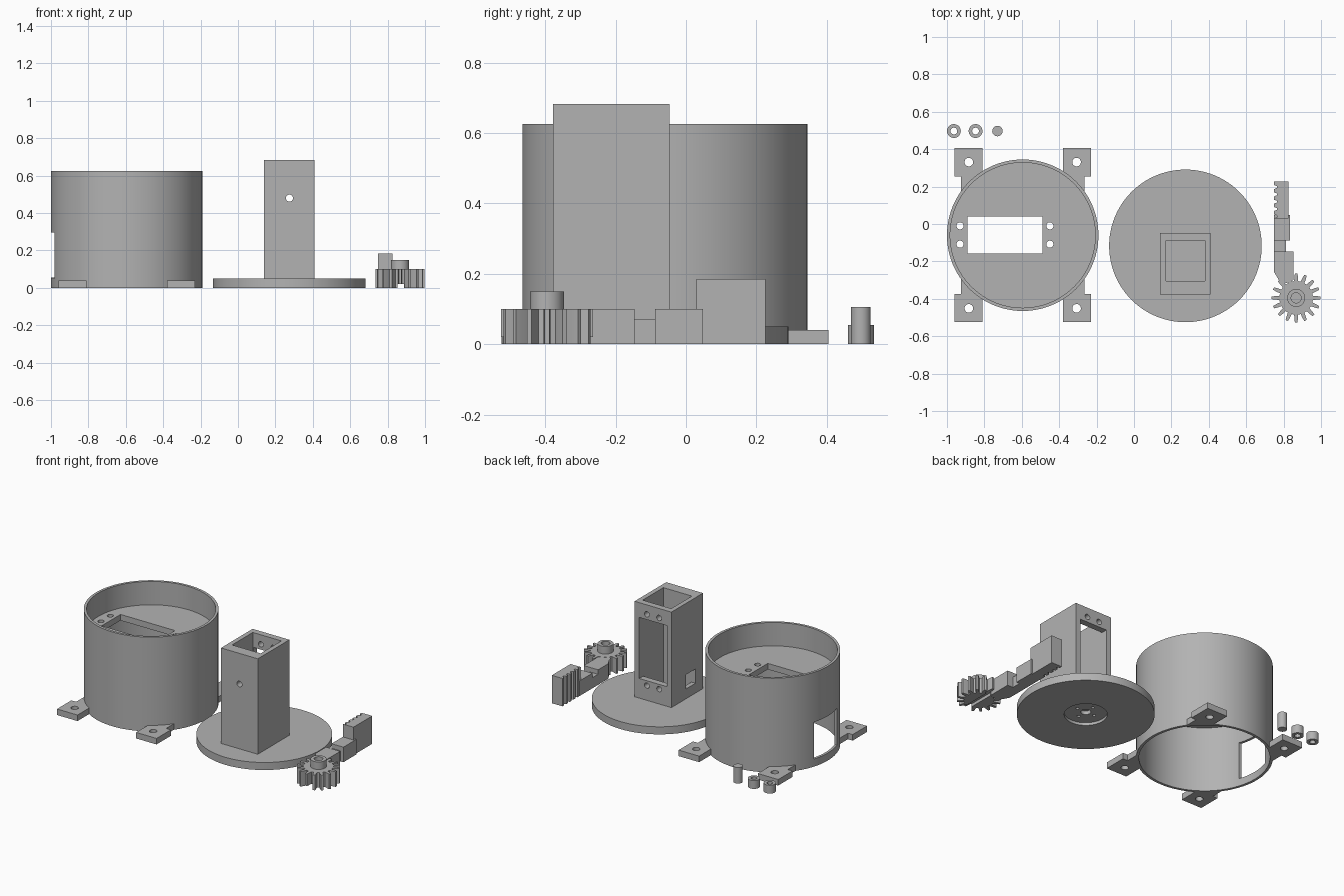
import bpy, bmesh, math
from mathutils import Matrix, Vector

if "Cube" in bpy.data.objects:
    bpy.data.objects.remove(bpy.data.objects["Cube"])

GREY = (0.45, 0.45, 0.45, 1)
mat = bpy.data.materials.new("plain_grey")
mat.use_nodes = True
mat.diffuse_color = GREY
mat.node_tree.nodes["Principled BSDF"].inputs["Base Color"].default_value = GREY


def prism(name, pts, z0, z1, matrix=None):
    """Extrude a flat outline from z0 to z1."""
    bm = bmesh.new()
    face = bm.faces.new([bm.verts.new((x, y, z0)) for x, y in pts])
    ext = bmesh.ops.extrude_face_region(bm, geom=[face])["geom"]
    tops = [v for v in ext if isinstance(v, bmesh.types.BMVert)]
    bmesh.ops.translate(bm, verts=tops, vec=(0, 0, z1 - z0))
    bmesh.ops.recalc_face_normals(bm, faces=bm.faces)
    if matrix:
        bm.transform(matrix)
    me = bpy.data.meshes.new(name)
    bm.to_mesh(me)
    bm.free()
    me.materials.append(mat)
    ob = bpy.data.objects.new(name, me)
    bpy.context.scene.collection.objects.link(ob)
    return ob


def box(name, x0, x1, y0, y1, z0, z1):
    return prism(name, [(x0, y0), (x1, y0), (x1, y1), (x0, y1)], z0, z1)


def cyl(name, x, y, r, z0, z1, n=32):
    ring = [math.tau * i / n for i in range(n)]
    return prism(name, [(x + r * math.cos(a), y + r * math.sin(a)) for a in ring], z0, z1)


def hole_y(x, z, r, y0, y1):
    """Round cutter running along y."""
    ring = [math.tau * i / 24 for i in range(24)]
    turn = Matrix.Rotation(math.radians(90), 4, "X")
    pts = [(x + r * math.cos(a), z + r * math.sin(a)) for a in ring]
    return prism("cutter", pts, -y1, -y0, turn)


def combine(ob, others, op="DIFFERENCE"):
    """Boolean the other objects into ob, then remove them."""
    for o in others:
        m = ob.modifiers.new("bool", "BOOLEAN")
        m.operation, m.solver, m.object = op, "EXACT", o
    bpy.context.view_layer.update()
    dg = bpy.context.evaluated_depsgraph_get()
    me = bpy.data.meshes.new_from_object(ob.evaluated_get(dg))
    ob.modifiers.clear()
    ob.data = me
    for o in others:
        bpy.data.objects.remove(o)
    return ob


# Drum housing: open above and below a raised floor
CX, CY, R, RI = -0.595, -0.06, 0.405, 0.388
FLOOR0, FLOOR1 = 0.43, 0.47
drum = cyl("drum_housing", CX, CY, R, 0, 0.625, 96)
cuts = [cyl("cutter", CX, CY, RI, FLOOR1, 0.7, 96),
        cyl("cutter", CX, CY, RI, -0.1, FLOOR0, 96),
        box("cutter", -0.89, -0.49, -0.157, 0.04, 0.4, 0.5),
        box("cutter", -1.1, -0.9, CY - 0.12, CY + 0.12, 0.05, 0.295)]
for x in (-0.93, -0.45):
    for y in (-0.01, -0.108):
        cuts.append(cyl("cutter", x, y, 0.019, 0.4, 0.5))
combine(drum, cuts)

# Four mounting feet, mirrored round the drum
FOOT = [(0.215, 0.12), (0.33, 0.12), (0.33, 0.315),
        (0.365, 0.315), (0.365, 0.465), (0.215, 0.465)]
for sx, side in ((1, "left"), (-1, "right")):
    for sy, end in ((-1, "front"), (1, "back")):
        foot = prism(f"foot_{end}_{side}", [(CX + sx * x, CY + sy * y) for x, y in FOOT], 0, 0.04)
        combine(foot, [cyl("cutter", CX, CY, RI + 0.006, -0.1, 0.1, 96),
                       cyl("cutter", CX + sx * 0.288, CY + sy * 0.391, 0.023, -0.1, 0.1)])

# Turntable disc with a recess underneath
TX, TY = 0.275, -0.117
disc = cyl("turntable_disc", TX, TY, 0.408, 0, 0.05, 96)
cuts = [cyl("cutter", TX, TY, 0.128, -0.1, 0.018, 48),
        cyl("cutter", TX, TY, 0.03, -0.05, 0.042)]
for s in (-1, 1):
    cuts.append(cyl("cutter", TX + s * 0.065, TY, 0.01, -0.05, 0.04, 16))
    cuts.append(cyl("cutter", TX, TY + s * 0.065, 0.01, -0.05, 0.04, 16))
combine(disc, cuts)

# Hollow tower with a large rear opening and a cable window
tower = box("tower", 0.14, 0.41, -0.378, -0.047, 0.05, 0.683)
cuts = [box("cutter", 0.17, 0.38, -0.305, -0.088, 0.052, 0.8),
        box("cutter", 0.174, 0.376, -0.15, 0.1, 0.18, 0.585),
        box("cutter", 0.1, 0.2, -0.3, -0.2, 0.115, 0.21),
        hole_y(TX, 0.48, 0.019, -0.5, -0.2)]
for x in (0.23, 0.32):
    for z in (0.148, 0.62):
        cuts.append(hole_y(x, z, 0.018, -0.2, 0.1))
combine(tower, cuts)

# Spur gear with hub and a slot underneath
GX, GY, TEETH = 0.867, -0.395, 16
outline = []
for i in range(TEETH):
    for frac, r in ((-0.3, 0.09), (-0.22, 0.112), (-0.13, 0.131),
                    (0.13, 0.131), (0.22, 0.112), (0.3, 0.09)):
        a = math.tau * (i + frac) / TEETH
        outline.append((GX + r * math.cos(a), GY + r * math.sin(a)))
gear = prism("gear", outline, 0, 0.1)
combine(gear, [cyl("hub", GX, GY, 0.048, 0.05, 0.15)], "UNION")
combine(gear, [cyl("cutter", GX, GY, 0.027, 0.06, 0.2),
               box("cutter", GX - 0.015, GX + 0.02, -0.6, -0.2, -0.05, 0.02)])

# Toothed rack: one outline with repeated notches along its inner side
Y0, Y1, COUNT = 0.03, 0.226, 5
pitch = (Y1 - Y0) / COUNT
pts = [(0.826, Y0), (0.826, Y1)]
for i in range(COUNT):
    top = Y1 - i * pitch
    pts += [(0.748, top), (0.748, top - pitch * 0.45),
            (0.764, top - pitch * 0.6), (0.764, top - pitch * 0.85)]
pts += [(0.748, Y0)]
prism("rack", pts, 0, 0.185)

# Arm sections linking rack and gear
box("rack_block", 0.748, 0.835, -0.088, 0.048, 0, 0.1)
box("rack_link", 0.748, 0.812, -0.147, -0.088, 0, 0.07)
prism("rack_arm", [(0.748, -0.147), (0.748, -0.255), (0.79, -0.325),
                   (0.853, -0.3), (0.853, -0.147)], 0, 0.1)

# Two spacer rings and a pin
for i, x in enumerate((-0.963, -0.847)):
    combine(cyl(f"spacer_ring_{i + 1}", x, 0.497, 0.037, 0, 0.055),
            [cyl("cutter", x, 0.497, 0.018, -0.1, 0.1)])
cyl("pin", -0.73, 0.497, 0.028, 0, 0.106)

# Smooth the curved walls while keeping edges crisp
bpy.ops.object.select_all(action="DESELECT")
for ob in bpy.context.scene.objects:
    if ob.type == "MESH":
        ob.select_set(True)
        bpy.context.view_layer.objects.active = ob
bpy.ops.object.shade_smooth_by_angle(angle=math.radians(20))
